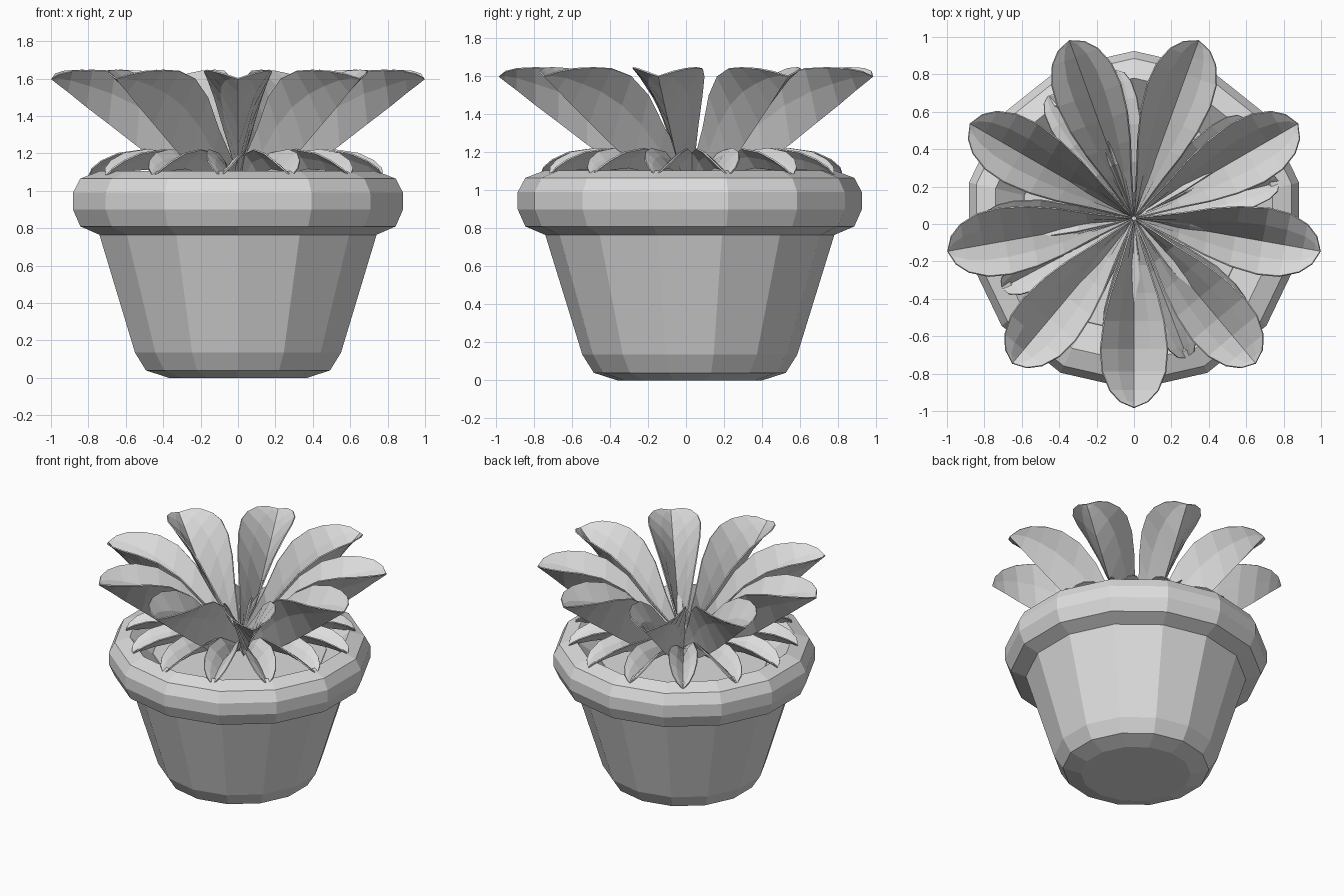
import bpy, bmesh, math
from mathutils import Matrix, Vector

cube = bpy.data.objects.get("Cube")
if cube:
    bpy.data.objects.remove(cube, do_unlink=True)

COLOUR = (0.72, 0.72, 0.72, 1)
grey = bpy.data.materials.new("plain_grey")
grey.use_nodes = True
grey.diffuse_color = COLOUR
grey.node_tree.nodes["Principled BSDF"].inputs["Base Color"].default_value = COLOUR

SIDES = 14


def make_object(name, bm, center_y):
    bmesh.ops.recalc_face_normals(bm, faces=bm.faces)
    mesh = bpy.data.meshes.new(name)
    bm.to_mesh(mesh)
    bm.free()
    mesh.materials.append(grey)
    obj = bpy.data.objects.new(name, mesh)
    obj.location.y = center_y
    bpy.context.collection.objects.link(obj)
    return obj


def lathe(name, profile, cap_start=False, cap_end=False):
    """Revolve (radius, height) points with one corner facing the front."""
    bm = bmesh.new()
    rings = []
    for r, z in profile:
        angles = [2 * math.pi * k / SIDES - math.pi / 2 for k in range(SIDES)]
        rings.append([bm.verts.new((r * math.cos(a), r * math.sin(a), z)) for a in angles])
    for low, high in zip(rings, rings[1:]):
        for k in range(SIDES):
            n = (k + 1) % SIDES
            bm.faces.new((low[k], low[n], high[n], high[k]))
    if cap_start:
        bm.faces.new(rings[0])
    if cap_end:
        bm.faces.new(rings[-1])
    return make_object(name, bm, 0.02)


def leaf(name, stations, tip, angle):
    """Creased leaf with flaring wings; stations are (reach, keel height, half width, edge height)."""
    bm = bmesh.new()
    rows = []
    for reach, z, half, edge in stations:
        row = []
        for u in (-1, -0.5, 0, 0.5, 1):
            lift = (edge - z) * abs(u) ** 0.8
            row.append(bm.verts.new((reach, u * half, z + lift)))
        rows.append(row)
    for a, b in zip(rows, rows[1:]):
        for k in range(4):
            bm.faces.new((a[k], b[k], b[k + 1], a[k + 1]))
    end = bm.verts.new(tip)
    for k in range(4):
        bm.faces.new((rows[-1][k], end, rows[-1][k + 1]))
    bmesh.ops.rotate(bm, verts=bm.verts, cent=Vector((0, 0, 0)),
                     matrix=Matrix.Rotation(angle, 3, 'Z'))
    obj = make_object(name, bm, 0.03)
    solid = obj.modifiers.new("thickness", 'SOLIDIFY')
    solid.thickness = 0.008
    solid.offset = 0


# Pot with a heavy rounded rim and a sloping inner wall
lathe("pot", [(0.38, 0), (0.505, 0.04), (0.565, 0.135), (0.76, 0.765),
              (0.865, 0.81), (0.905, 0.90), (0.905, 0.99), (0.865, 1.065),
              (0.76, 1.105), (0.60, 0.97)], cap_start=True)

# Soil surface inside the pot
lathe("soil", [(0.61, 0.965), (0.60, 0.975)], cap_end=True)

# Tall outer rosette, deeply folded towards the middle
tall = [(0.01, 0.98, 0.004, 1.10), (0.25, 1.05, 0.075, 1.33), (0.40, 1.14, 0.125, 1.50),
        (0.55, 1.245, 0.162, 1.60), (0.70, 1.36, 0.180, 1.64), (0.82, 1.45, 0.170, 1.645),
        (0.92, 1.53, 0.130, 1.64), (0.98, 1.575, 0.075, 1.625)]
for i in range(9):
    leaf(f"tall_leaf_{i + 1}", tall, (1.012, 0, 1.60), math.radians(40 * i - 90))

# Low arching rosette resting on the rim
low = [(0.03, 1.0, 0.01, 1.04), (0.30, 1.09, 0.07, 1.20), (0.50, 1.12, 0.10, 1.22),
       (0.64, 1.11, 0.095, 1.20), (0.73, 1.095, 0.075, 1.16), (0.78, 1.08, 0.045, 1.12)]
for i in range(13):
    leaf(f"low_leaf_{i + 1}", low, (0.80, 0, 1.075), math.radians(360 / 13 * i + 14))
